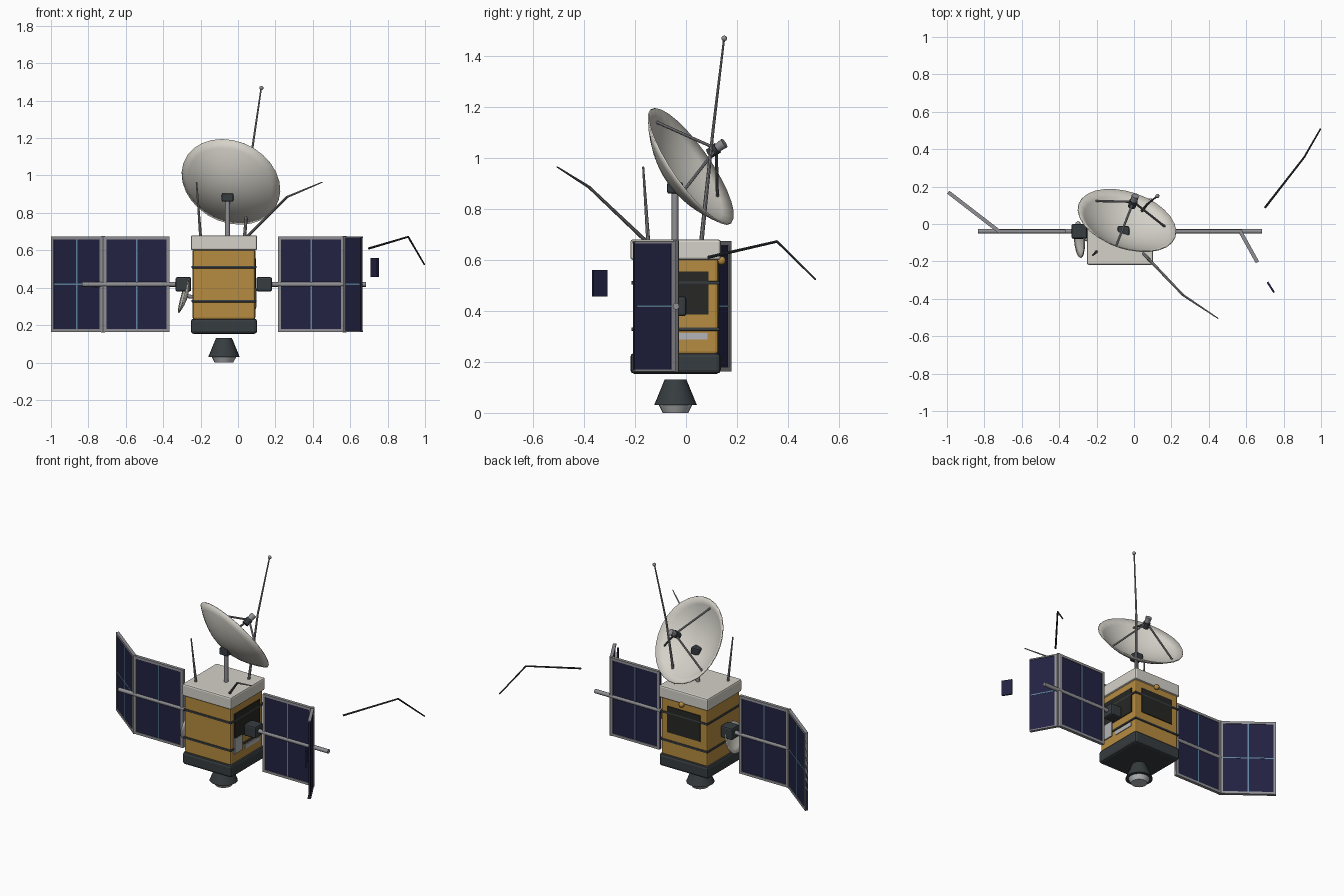
import bpy, bmesh, math
from mathutils import Vector, Matrix

if "Cube" in bpy.data.objects:
    bpy.data.objects.remove(bpy.data.objects["Cube"], do_unlink=True)


def material(name, r, g, b):
    m = bpy.data.materials.new(name)
    m.use_nodes = True
    m.diffuse_color = (r, g, b, 1)
    m.node_tree.nodes["Principled BSDF"].inputs["Base Color"].default_value = (r, g, b, 1)
    return m


WHITE = material("off_white", .66, .64, .58)
GOLD = material("gold_foil", .47, .26, .05)
DARK = material("dark_metal", .037, .045, .05)
BLACK = material("black_plate", .02, .02, .018)
NAVY = material("navy_cells", .016, .016, .055)
BLUE = material("blue_line", .12, .24, .36)
GREY = material("grey_metal", .28, .28, .3)
SILVER = material("silver_plate", .45, .46, .48)


def finish(name, bm, mats, smooth=False, bevel=0):
    bmesh.ops.recalc_face_normals(bm, faces=bm.faces)
    me = bpy.data.meshes.new(name)
    bm.to_mesh(me)
    bm.free()
    for m in mats:
        me.materials.append(m)
    ob = bpy.data.objects.new(name, me)
    bpy.context.collection.objects.link(ob)
    if bevel:
        mod = ob.modifiers.new("bevel", "BEVEL")
        mod.width, mod.segments = bevel, 2
    if smooth:
        bpy.ops.object.select_all(action='DESELECT')
        ob.select_set(True)
        bpy.context.view_layer.objects.active = ob
        bpy.ops.object.shade_smooth_by_angle(angle=math.radians(40))
    return ob


def add_box(bm, c, s, index=0):
    old = set(bm.faces)
    bmesh.ops.create_cube(bm, size=1, matrix=Matrix.Translation(c) @ Matrix.Diagonal((*s, 1)))
    for f in set(bm.faces) - old:
        f.material_index = index


def box(name, c, s, mat, bevel=0):
    bm = bmesh.new()
    add_box(bm, c, s)
    return finish(name, bm, [mat], bevel=bevel)


def tube(name, pts, radii, mat, sides=12):
    """Tapered round bar through the points."""
    bm = bmesh.new()
    pts = [Vector(p) for p in pts]
    for i, (a, b) in enumerate(zip(pts, pts[1:])):
        d = b - a
        mx = Matrix.Translation((a + b) / 2) @ d.to_track_quat('Z', 'Y').to_matrix().to_4x4()
        bmesh.ops.create_cone(bm, cap_ends=True, segments=sides, radius1=radii[i],
                              radius2=radii[i + 1], depth=d.length, matrix=mx)
    return finish(name, bm, [mat], smooth=True)


def ball(name, c, r, mat):
    bm = bmesh.new()
    bmesh.ops.create_uvsphere(bm, u_segments=12, v_segments=8, radius=r,
                              matrix=Matrix.Translation(c))
    return finish(name, bm, [mat], smooth=True)


def bowl(name, rim, normal, radius, depth, mat, sides=28, rings=7):
    """Parabolic bowl whose rim centre and facing are given."""
    bm = bmesh.new()
    prof = [bm.verts.new((radius * i / rings, 0, depth * ((i / rings) ** 2 - 1)))
            for i in range(rings + 1)]
    edges = [bm.edges.new(e) for e in zip(prof, prof[1:])]
    bmesh.ops.spin(bm, geom=prof + edges, cent=(0, 0, 0), axis=(0, 0, 1),
                   angle=math.tau, steps=sides)
    bmesh.ops.remove_doubles(bm, verts=bm.verts, dist=.0005)
    bm.transform(Matrix.Translation(rim) @ normal.to_track_quat('Z', 'Y').to_matrix().to_4x4())
    ob = finish(name, bm, [mat], smooth=True)
    mod = ob.modifiers.new("thickness", "SOLIDIFY")
    mod.thickness, mod.offset = .006, 0
    return ob


# Body
CX, CY = -.075, -.041
box("body", (CX, CY, .418), (.335, .335, .38), GOLD, .012)
box("top_deck", (CX, CY, .64), (.355, .355, .08), WHITE, .01)
box("base", (CX, CY, .194), (.355, .355, .082), DARK, .016)
for i, z in enumerate((.51, .328)):
    box(f"strap_{i + 1}", (CX, CY, z), (.347, .347, .014), DARK, .004)

# Plates on the body sides
box("left_dark_plate", (CX + .168, CY, .47), (.009, .26, .17), BLACK)
box("back_dark_plate", (CX, CY + .168, .47), (.24, .009, .17), BLACK)
box("left_silver_strip", (CX + .168, .01, .30), (.008, .15, .026), SILVER)
box("left_silver_plate", (CX + .171, -.135, .345), (.008, .08, .1), SILVER)
ball("back_knob", (CX + .01, CY + .18, .597), .017, GOLD)

# Thruster
tube("thruster_bell", [(CX, CY, .13), (CX, CY, .03)], [.043, .084], DARK, 24)
tube("thruster_lip", [(CX, CY, .031), (CX, CY, 0)], [.066, .05], SILVER, 24)

# Main dish with mast, struts and feed
N = Vector((.27, .79, .55)).normalized()
RIM = Vector((-.037, .02, .967))
bowl("main_dish", RIM, N, .2725, .1, WHITE)
tube("mast", [(-.056, -.043, .67), (-.056, -.043, .87)], [.013, .013], GREY)
box("mast_joint", (-.056, -.043, .882), (.062, .062, .045), DARK, .008)
first = Vector((-.163, .117, -.11))
first = (first - N * first.dot(N)).normalized() * .226
for k in range(3):
    foot = RIM + Matrix.Rotation(math.tau * k / 3, 3, N) @ first - N * .028
    tube(f"feed_strut_{k + 1}", [foot, RIM + N * .125], [.006, .006], GREY, 8)
tube("feed_horn", [RIM + N * .09, RIM + N * .13], [.02, .023], DARK)
tube("feed_cap", [RIM + N * .125, RIM + N * .165], [.017, .02], GREY)

# Small side dish
n2 = Vector((-.96, -.08, .26)).normalized()
c2 = Vector((-.293, -.083, .36))
bowl("side_dish", c2, n2, .098, .022, WHITE, 20, 4)
tube("side_dish_arm", [c2 - n2 * .02, (-.235, -.083, .35)], [.01, .01], GREY)

# Deck antennas
tube("bent_antenna", [(.045, -.153, .67), (.262, -.38, .885), (.45, -.505, .964)],
     [.008, .006, .003], GREY, 8)
tube("short_antenna", [(-.2, -.148, .67), (-.222, -.168, .965)], [.008, .004], GREY, 8)
tube("tall_antenna", [(.035, .06, .67), (.07, .105, 1.1), (.125, .15, 1.473)],
     [.009, .006, .004], GREY, 8)
ball("tall_antenna_tip", (.125, .15, 1.468), .011, GREY)

# Solar wings
WZ, WH = .418, .51


def solar_panel(name, start, end, outer_frame=True):
    start, end = Vector((*start, WZ)), Vector((*end, WZ))
    w = (end - start).length
    bm = bmesh.new()
    add_box(bm, (w / 2, 0, 0), (w, .012, WH - .006), 0)
    t = .016 if outer_frame else .008
    for s in (-1, 1):
        add_box(bm, (w / 2, 0, s * (WH - t) / 2), (w, .02, t), 1)
    add_box(bm, (.008, 0, 0), (.016, .02, WH), 1)
    add_box(bm, (w / 2, 0, 0), (w - .02, .014, .007), 2)
    if outer_frame:
        add_box(bm, (w - .008, 0, 0), (.016, .02, WH), 1)
        add_box(bm, (w / 2, 0, 0), (.008, .015, WH - .03), 2)
    d = end - start
    bm.transform(Matrix.Translation(start) @ Matrix.Rotation(math.atan2(d.y, d.x), 4, 'Z'))
    return finish(name, bm, [NAVY, GREY, BLUE])


WY = -.039
solar_panel("left_inner_panel", (.213, WY), (.568, WY))
solar_panel("left_broken_panel", (.572, WY - .008), (.66, -.205), False)
solar_panel("right_inner_panel", (-.365, WY), (-.72, WY))
solar_panel("right_outer_panel", (-.722, WY), (-.993, .17))
for side, hub, tip, hinge in (("left", .14, .685, .57), ("right", -.292, -.835, -.721)):
    box(f"{side}_hub", (hub, WY, .418), (.084, .08, .078), DARK, .01)
    tube(f"{side}_boom", [(hub, WY, WZ), (tip, WY, WZ)], [.013, .013], GREY)
    tube(f"{side}_hinge", [(hinge, WY, WZ - .258), (hinge, WY, WZ + .258)], [.011, .011], GREY, 8)

# Loose fragments
tube("loose_antenna", [(.7, .087, .61), (.91, .357, .672), (.997, .508, .523)],
     [.006, .005, .004], DARK, 8)
chip = box("loose_panel_chip", (0, 0, 0), (.066, .01, .104), NAVY)
chip.location = (.731, -.338, .508)
chip.rotation_euler.z = math.atan2(-.055, .035)
